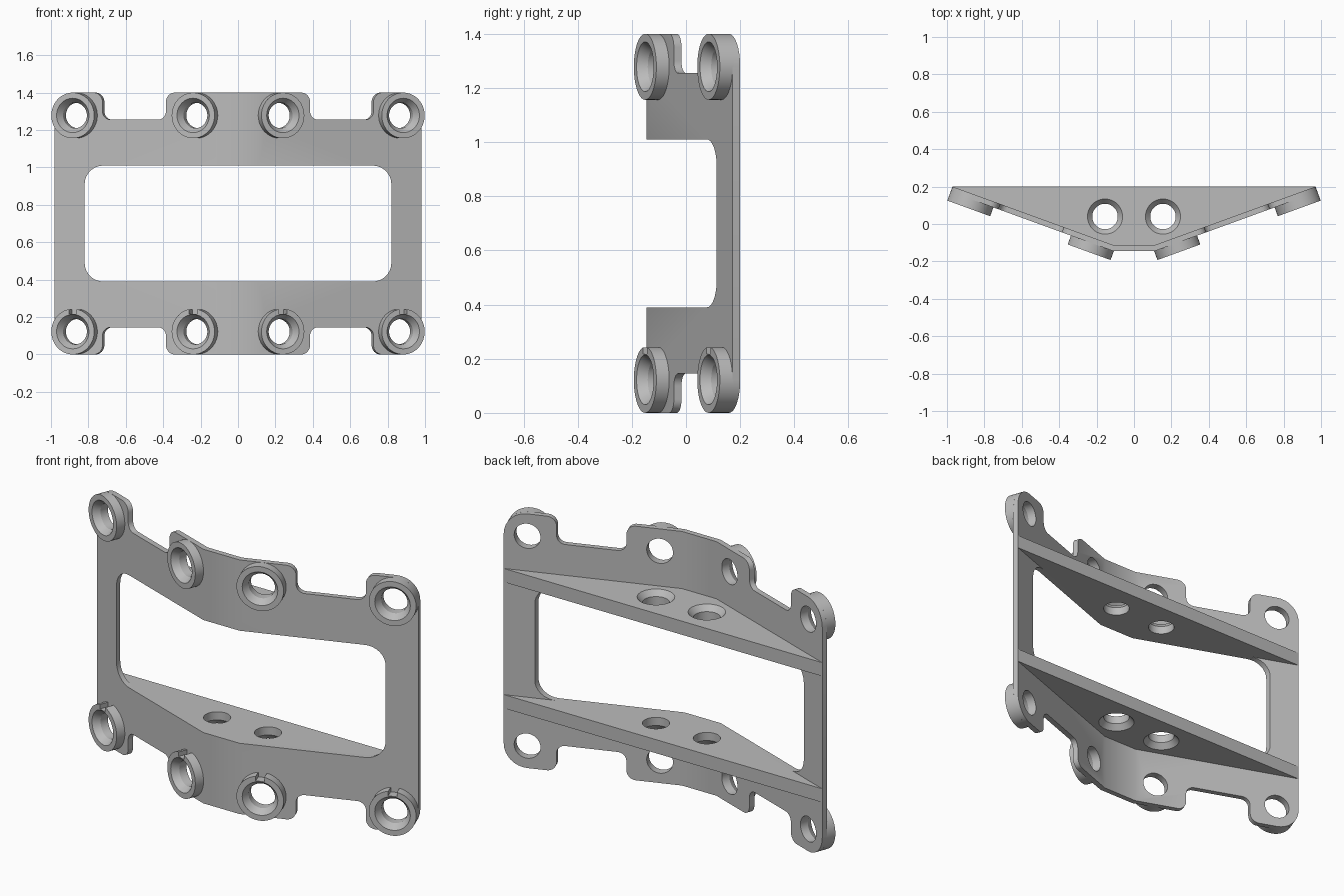
import bpy, bmesh
from math import sin, cos, tan, pi, radians
from mathutils import Matrix, Vector

if "Cube" in bpy.data.objects:
    bpy.data.objects.remove(bpy.data.objects["Cube"], do_unlink=True)

ANGLE = radians(20)            # sweep of each wing
FOLD, FRONT, THICK = 0.11, -0.145, 0.03
MID, HALF = 0.70, 0.70         # plate centre height and half height
BOSS_R, HOLE_R = 0.122, 0.068

grey = bpy.data.materials.new("plain grey")
grey.use_nodes = True
grey.diffuse_color = (0.5, 0.5, 0.5, 1)
grey.node_tree.nodes["Principled BSDF"].inputs["Base Color"].default_value = grey.diffuse_color


def finish(name, bm):
    bmesh.ops.recalc_face_normals(bm, faces=bm.faces)
    mesh = bpy.data.meshes.new(name)
    bm.to_mesh(mesh)
    bm.free()
    mesh.materials.append(grey)
    obj = bpy.data.objects.new(name, mesh)
    bpy.context.collection.objects.link(obj)
    return obj


def activate(obj):
    bpy.ops.object.select_all(action='DESELECT')
    obj.select_set(True)
    bpy.context.view_layer.objects.active = obj


def cut(obj, cutters):
    activate(obj)
    for c in cutters:
        mod = obj.modifiers.new("cut", 'BOOLEAN')
        mod.operation, mod.solver, mod.object = 'DIFFERENCE', 'EXACT', c
        bpy.ops.object.modifier_apply(modifier=mod.name)
        bpy.data.objects.remove(c, do_unlink=True)


def smooth(obj):
    activate(obj)
    bpy.ops.object.shade_smooth_by_angle(angle=radians(25))


def rounded(corners, steps=8):
    """Closed 2D outline from (x, y, radius) corners."""
    out = []
    for i, (x, y, r) in enumerate(corners):
        p = Vector((x, y))
        a = (Vector(corners[i - 1][:2]) - p).normalized()
        b = (Vector(corners[(i + 1) % len(corners)][:2]) - p).normalized()
        centre = p + (a + b) * r
        for k in range(steps + 1):
            t = k / steps * pi / 2
            out.append(centre - b * r * cos(t) - a * r * sin(t))
    return out


def prism(points, vec):
    bm = bmesh.new()
    face = bm.faces.new([bm.verts.new(p) for p in points])
    top = bmesh.ops.extrude_face_region(bm, geom=[face])["geom"]
    bmesh.ops.translate(bm, vec=vec, verts=[v for v in top if isinstance(v, bmesh.types.BMVert)])
    return bm


def lathe(name, profile, matrix, ring=False, n=48):
    """Turn (radius, depth) points about local z; ring closes the profile, else ends are capped."""
    bm = bmesh.new()
    loops = [[bm.verts.new(matrix @ Vector((r * cos(2 * pi * k / n), r * sin(2 * pi * k / n), d)))
              for k in range(n)] for r, d in profile]
    for i in range(len(loops) if ring else len(loops) - 1):
        a, b = loops[i], loops[(i + 1) % len(loops)]
        for k in range(n):
            m = (k + 1) % n
            bm.faces.new((a[k], a[m], b[m], b[k]))
    if not ring:
        bm.faces.new(loops[0])
        bm.faces.new(loops[-1])
    return finish(name, bm)


def bend(u, d):
    """Flat position u and depth d to the folded plate's x and y."""
    s, w = (1 if u >= 0 else -1), abs(u) - FOLD
    if w < -1e-4:
        return u, FRONT + d
    if w < 1e-4:
        return s * (FOLD - d * tan(ANGLE / 2)), FRONT + d
    return s * (FOLD + w * cos(ANGLE) - d * sin(ANGLE)), FRONT + w * sin(ANGLE) + d * cos(ANGLE)


def wing_frame(s, u, z):
    x, y = bend(s * u, 0)
    cols = [(s * cos(ANGLE), sin(ANGLE), 0), (0, 0, 1), (-s * sin(ANGLE), cos(ANGLE), 0)]
    m = Matrix(cols).transposed().to_4x4()
    m.translation = (x, y, z)
    return m


# Folded plate with ears, made flat and then bent
quarter = [(0.403, HALF, 0.05), (0.403, 0.555, 0.045), (0.764, 0.555, 0.045),
           (0.764, HALF, 0.05), (1.037, HALF, BOSS_R)]
right = quarter + [(x, -z, r) for x, z, r in reversed(quarter)]
outline = rounded(right + [(-x, z, r) for x, z, r in reversed(right)])
bm = prism([(p.x, 0, p.y + MID) for p in outline], (0, THICK, 0))
for s in (-1, 1):
    bmesh.ops.bisect_plane(bm, geom=bm.verts[:] + bm.edges[:] + bm.faces[:],
                           plane_co=(s * FOLD, 0, 0), plane_no=(1, 0, 0))
for v in bm.verts:
    v.co.x, v.co.y = bend(v.co.x, v.co.y)
plate = finish("folded_plate", bm)

# Window and mounting holes
WX, WZ = 0.82, 0.31
window = rounded([(WX, WZ, 0.1), (WX, -WZ, 0.1), (-WX, -WZ, 0.1), (-WX, WZ, 0.1)])
cutters = [finish("window_cutter", prism([(p.x, -0.5, p.y + MID) for p in window], (0, 1, 0)))]
mounts = [(s, u, z) for s in (-1, 1) for u in (0.23, 0.915) for z in (BOSS_R, 2 * HALF - BOSS_R)]
for s, u, z in mounts:
    cutters.append(lathe("hole_cutter", [(HOLE_R, -0.05), (HOLE_R, 0.08)], wing_frame(s, u, z)))
cut(plate, cutters)
smooth(plate)

# Raised bosses with tapered bores; the lower ones have a notch in the rim
for s, u, z in mounts:
    frame = wing_frame(s, u, z)
    name = "_".join((("lower" if z < MID else "upper"), ("inner" if u < 0.5 else "outer"),
                     ("left" if s > 0 else "right"), "boss"))
    boss = lathe(name, [(BOSS_R, 0.004), (BOSS_R, -0.05), (0.092, -0.05),
                        (HOLE_R, -0.015), (HOLE_R, 0.004)], frame, ring=True)
    if z < MID:
        bm = bmesh.new()
        bmesh.ops.create_cube(bm, size=1, matrix=frame @ Matrix.Translation((0, 0.12, -0.035))
                              @ Matrix.Diagonal((0.045, 0.05, 0.07, 1)))
        cut(boss, [finish("notch_cutter", bm)])
    smooth(boss)

# Horizontal shelves behind the plate, countersunk on their outer faces
SHELF = 0.075
edge = [bend(u, d) for u, d in ((FOLD, 0.015), (1.02, 0.015), (1.037, THICK))]
shape = edge + [(-x, y) for x, y in reversed(edge)]
for name, side in (("upper_shelf", 1), ("lower_shelf", -1)):
    z0 = MID + side * WZ
    shelf = finish(name, prism([(x, y, z0) for x, y in shape], (0, 0, side * SHELF)))
    bores = []
    for x in (-0.155, 0.155):
        place = Matrix.Translation((x, 0.04, z0)) @ Matrix.Diagonal((1, 1, side, 1))
        bores.append(lathe("bore_cutter", [(HOLE_R, -0.05), (HOLE_R, SHELF - 0.03),
                                           (0.094, SHELF), (0.094, SHELF + 0.05)], place))
    cut(shelf, bores)
    smooth(shelf)
